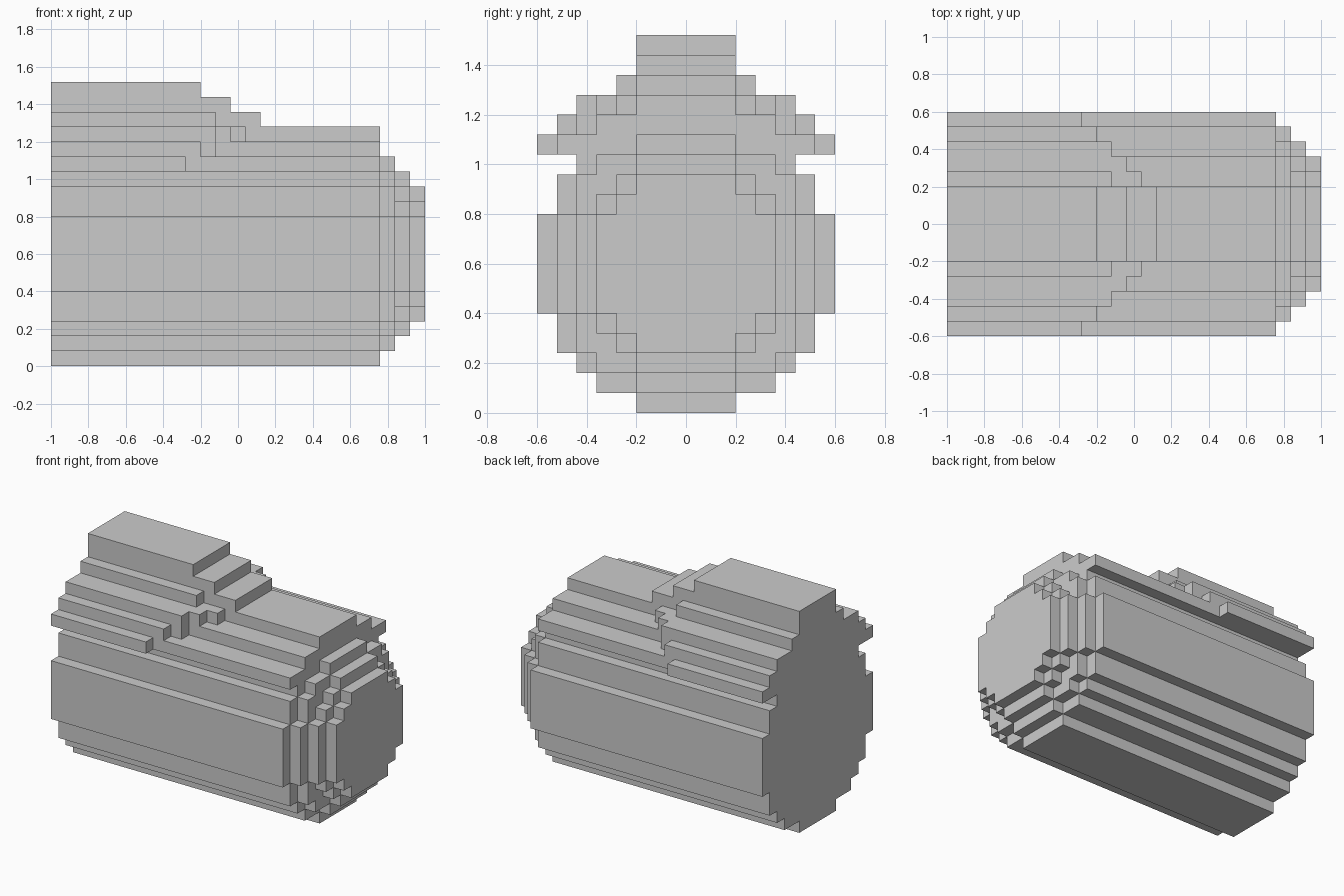
import bpy
import bmesh
from mathutils import Vector

if "Cube" in bpy.data.objects:
    bpy.data.objects.remove(bpy.data.objects["Cube"])

S = 0.08            # block size
X0 = -1.0           # rear end
AXIS = 7            # barrel axis, in block rows above the ground


def disc(radius):
    """Block positions (y, z) inside a circle around the barrel axis."""
    r = int(radius)
    return [(y, AXIS + z) for y in range(-r, r + 1) for z in range(-r, r + 1)
            if y * y + z * z <= radius * radius]


# Barrel: long round body with a nose stepped in three layers
barrel = set()
for radius, start, end in [(7.5, 0, 22), (6.5, 22, 23), (5.5, 23, 24), (4.5, 24, 25)]:
    for x in range(start, end):
        barrel.update((x, y, z) for y, z in disc(radius))

# Top casing: per row, (half width, length from the rear end) in blocks
casing_rows = {
    13: [(7, 9), (6, 22)],
    14: [(6, 10), (5, 11), (4, 22)],
    15: [(5, 11), (4, 12), (3, 13), (2, 22)],
    16: [(3, 11), (2, 14)],
    17: [(2, 12)],
    18: [(2, 10)],
}
casing = set()
for z, spans in casing_rows.items():
    for half, length in spans:
        casing.update((x, y, z) for x in range(length) for y in range(-half, half + 1))
casing -= barrel
solid = barrel | casing


def build(name, cells):
    """Skin the exposed sides of the blocks and merge flat areas."""
    bm = bmesh.new()
    verts = {}

    def vert(p):
        key = tuple(round(c * 2) for c in p)
        if key not in verts:
            verts[key] = bm.verts.new((X0 + (p.x + 0.5) * S, p.y * S, (p.z + 0.5) * S))
        return verts[key]

    axes = [Vector((1, 0, 0)), Vector((0, 1, 0)), Vector((0, 0, 1))]
    for cell in cells:
        c = Vector(cell)
        for i in range(3):
            for sign in (1, -1):
                n = axes[i] * sign
                if tuple(int(v) for v in c + n) in solid:
                    continue
                u, v = axes[(i + 1) % 3] * 0.5, axes[(i + 2) % 3] * 0.5 * sign
                m = c + n * 0.5
                bm.faces.new([vert(p) for p in (m - u - v, m + u - v, m + u + v, m - u + v)])
    bmesh.ops.dissolve_limit(bm, angle_limit=0.01, verts=bm.verts[:], edges=bm.edges[:])
    mesh = bpy.data.meshes.new(name)
    bm.to_mesh(mesh)
    bm.free()
    obj = bpy.data.objects.new(name, mesh)
    bpy.context.collection.objects.link(obj)


build("barrel", barrel)
build("top_casing", casing)
